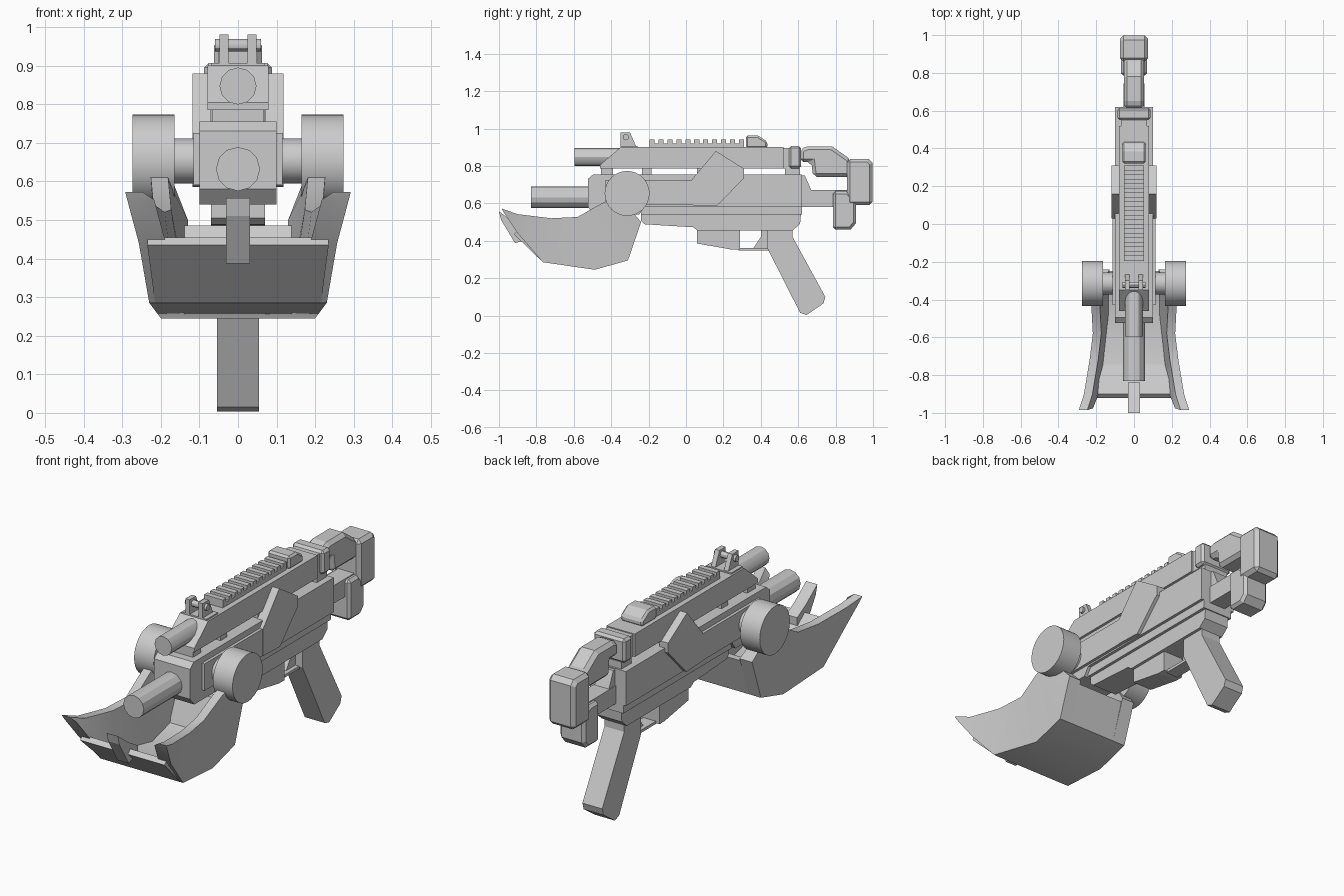
import bpy, bmesh, math
from mathutils import Matrix, Vector

grey = bpy.data.materials.new("plain_grey")
grey.diffuse_color = (0.6, 0.6, 0.6, 1)


def finish(name, bm, bevel=0, smooth=False):
    bmesh.ops.recalc_face_normals(bm, faces=bm.faces)
    me = bpy.data.meshes.new(name)
    bm.to_mesh(me)
    bm.free()
    me.materials.append(grey)
    ob = bpy.data.objects.new(name, me)
    bpy.context.collection.objects.link(ob)
    if bevel:
        mod = ob.modifiers.new("bevel", "BEVEL")
        mod.width, mod.segments = bevel, 1
        mod.limit_method, mod.angle_limit = "ANGLE", math.radians(50)
    if smooth:
        bpy.ops.object.select_all(action="DESELECT")
        ob.select_set(True)
        bpy.context.view_layer.objects.active = ob
        bpy.ops.object.shade_smooth_by_angle(angle=math.radians(30))
    return ob


def prism(name, pts, x0, x1, bevel=0):
    """Side profile (y, z) extruded from x0 to x1."""
    bm = bmesh.new()
    a = [bm.verts.new((x0, y, z)) for y, z in pts]
    b = [bm.verts.new((x1, y, z)) for y, z in pts]
    bm.faces.new(a)
    bm.faces.new(b[::-1])
    n = len(pts)
    for i in range(n):
        bm.faces.new((a[i], b[i], b[(i + 1) % n], a[(i + 1) % n]))
    return finish(name, bm, bevel)


def slab(name, pts, w, bevel=0):
    return prism(name, pts, -w, w, bevel)


def box(name, y0, y1, z0, z1, w, bevel=0):
    return slab(name, [(y0, z0), (y1, z0), (y1, z1), (y0, z1)], w, bevel)


def rod(name, start, end, r, sides, smooth=True):
    a, b = Vector(start), Vector(end)
    bm = bmesh.new()
    rot = (b - a).to_track_quat("Z", "Y").to_matrix().to_4x4()
    bmesh.ops.create_cone(bm, cap_ends=True, segments=sides, radius1=r, radius2=r,
                          depth=(b - a).length,
                          matrix=Matrix.Translation((a + b) / 2) @ rot)
    return finish(name, bm, smooth=smooth)


def loft(name, sections):
    """Skin over a row of closed sections."""
    bm = bmesh.new()
    rings = [[bm.verts.new(p) for p in s] for s in sections]
    n = len(rings[0])
    for r, s in zip(rings, rings[1:]):
        for i in range(n):
            bm.faces.new((r[i], r[(i + 1) % n], s[(i + 1) % n], s[i]))
    bm.faces.new(rings[0])
    bm.faces.new(rings[-1][::-1])
    return finish(name, bm, smooth=True)


# Barrels
rod("upper_barrel", (0, -0.595, 0.847), (0, -0.33, 0.847), 0.048, 12)
rod("lower_barrel", (0, -0.83, 0.632), (0, -0.45, 0.632), 0.057, 12)

# Upper receiver, spacers and rear collar
slab("upper_receiver", [(-0.46, 0.785), (-0.46, 0.805), (-0.35, 0.90),
                        (0.52, 0.90), (0.52, 0.785)], 0.079)
for y0, y1 in ((-0.455, -0.39), (-0.235, -0.185), (0.06, 0.28), (0.53, 0.61)):
    box("receiver_spacer", y0, y1, 0.75, 0.79, 0.068)
box("collar_neck", 0.51, 0.56, 0.785, 0.895, 0.07)
box("rear_collar", 0.55, 0.615, 0.787, 0.907, 0.088, 0.012)

# Lower receiver with stepped underside
slab("lower_receiver", [(-0.525, 0.58), (-0.525, 0.73), (-0.495, 0.755),
                        (0.62, 0.755), (0.62, 0.582), (-0.22, 0.582),
                        (-0.25, 0.54), (-0.49, 0.54)], 0.1)
box("receiver_step", -0.24, 0.62, 0.54, 0.59, 0.085)
slab("receiver_keel", [(-0.24, 0.545), (-0.24, 0.505), (-0.22, 0.488),
                       (0.04, 0.472), (0.06, 0.455), (0.57, 0.455),
                       (0.61, 0.49), (0.615, 0.545)], 0.07)

# Side plates, pivot axles and wheels
for s in (-1, 1):
    prism("side_plate", [(0.03, 0.725), (0.16, 0.88), (0.31, 0.785), (0.31, 0.735),
                         (0.165, 0.585), (0.03, 0.59)], s * 0.07, s * 0.118)
    prism("side_bar", [(-0.43, 0.59), (-0.43, 0.725), (0.05, 0.725), (0.05, 0.59)],
          s * 0.09, s * 0.115)
    rod("pivot_axle", (s * 0.09, -0.315, 0.653), (s * 0.18, -0.315, 0.653), 0.058, 24)
    rod("pivot_wheel", (s * 0.165, -0.315, 0.653), (s * 0.274, -0.315, 0.653), 0.12, 32)

# Guard scoop side walls: top y, z, x then bottom y, z, x
wall = [(-0.985, 0.572, 0.292, -0.975, 0.552, 0.287),
        (-0.90, 0.542, 0.265, -0.90, 0.44, 0.257),
        (-0.72, 0.520, 0.235, -0.765, 0.285, 0.23),
        (-0.58, 0.527, 0.218, -0.487, 0.245, 0.20),
        (-0.45, 0.600, 0.225, -0.31, 0.295, 0.20),
        (-0.36, 0.640, 0.23, -0.24, 0.50, 0.20)]
for s in (-1, 1):
    loft("scoop_wall", [[(s * xt, yt, zt), (s * (xt - 0.045), yt, zt),
                         (s * (xb - 0.07), yb, zb), (s * xb, yb, zb)]
                        for yt, zt, xt, yb, zb, xb in wall])

# Guard scoop floor: outer y, z, inner y, z, half width
floor = [(-0.92, 0.435, -0.90, 0.455, 0.235), (-0.765, 0.285, -0.745, 0.33, 0.215),
         (-0.487, 0.245, -0.487, 0.29, 0.19), (-0.31, 0.295, -0.345, 0.33, 0.185),
         (-0.25, 0.485, -0.285, 0.485, 0.17)]
loft("scoop_floor", [[(-w, yo, zo), (w, yo, zo), (w, yi, zi), (-w, yi, zi)]
                     for yo, zo, yi, zi, w in floor])
slab("scoop_tongue", [(-1.0, 0.557), (-0.988, 0.51), (-0.914, 0.387),
                      (-0.84, 0.41), (-0.84, 0.45), (-0.91, 0.49)], 0.031)

# Top rail with teeth
box("rail_base", -0.195, 0.31, 0.895, 0.921, 0.052)
for i in range(11):
    y = -0.195 + i * 0.0478
    box("rail_tooth", y, y + 0.027, 0.915, 0.94, 0.052)

# Sights
slab("rear_sight", [(0.32, 0.895), (0.32, 0.962), (0.385, 0.962), (0.435, 0.93),
                    (0.435, 0.895)], 0.062, 0.01)
box("front_sight_base", -0.35, -0.26, 0.895, 0.907, 0.07)
for s in (-1, 1):
    prism("front_sight_ear", [(-0.35, 0.90), (-0.35, 0.98), (-0.30, 0.98),
                              (-0.265, 0.90)], s * 0.024, s * 0.048)
rod("front_sight_pin", (-0.06, -0.322, 0.953), (0.06, -0.322, 0.953), 0.016, 12)

# Stock arms and butt
slab("stock_upper_arm", [(0.61, 0.82), (0.61, 0.89), (0.65, 0.905), (0.78, 0.905),
                         (0.88, 0.835), (0.88, 0.742), (0.68, 0.742), (0.67, 0.82)],
     0.054, 0.018)
box("stock_lower_arm", 0.61, 0.88, 0.58, 0.67, 0.045)
slab("stock_brace", [(0.615, 0.66), (0.615, 0.75), (0.635, 0.75), (0.67, 0.67)], 0.04)
slab("butt_pad", [(0.86, 0.59), (0.86, 0.838), (0.975, 0.838), (0.998, 0.815),
                  (0.998, 0.59)], 0.074, 0.018)
slab("butt_toe", [(0.785, 0.46), (0.785, 0.665), (0.86, 0.665), (0.91, 0.62),
                  (0.91, 0.495), (0.88, 0.46)], 0.07, 0.014)

# Grip, trigger block, guard and trigger
slab("grip", [(0.435, 0.46), (0.57, 0.46), (0.57, 0.42), (0.745, 0.10), (0.735, 0.065),
              (0.645, 0.003), (0.61, 0.015), (0.435, 0.36)], 0.055)
slab("trigger_block", [(0.06, 0.46), (0.06, 0.385), (0.25, 0.352), (0.29, 0.352),
                       (0.29, 0.46)], 0.055)
box("trigger_guard", 0.28, 0.45, 0.348, 0.362, 0.035)
slab("trigger", [(0.36, 0.36), (0.40, 0.42), (0.40, 0.46), (0.44, 0.46), (0.44, 0.36)], 0.015)
